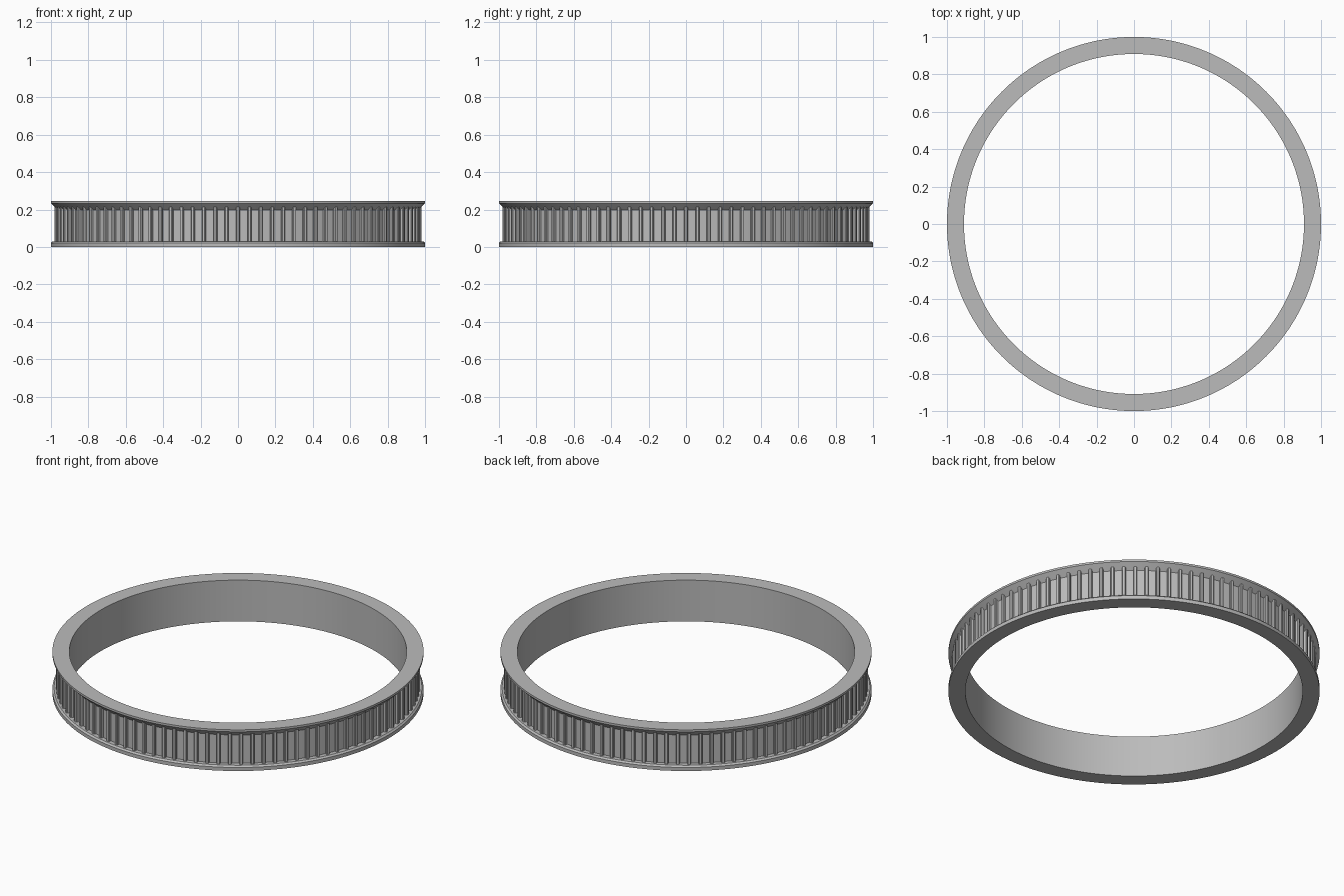
import bpy, bmesh
from math import cos, sin, pi, radians
from mathutils import Matrix

old = bpy.data.objects.get("Cube")
if old:
    bpy.data.objects.remove(old, do_unlink=True)

SEGMENTS = 200
TEETH = 100

grey = bpy.data.materials.new("plain grey")
grey.use_nodes = True
colour = (0.5, 0.5, 0.5, 1)
grey.diffuse_color = colour
grey.node_tree.nodes["Principled BSDF"].inputs["Base Color"].default_value = colour


def finish(bm, name):
    """Turn a bmesh into a named, shaded object."""
    bmesh.ops.recalc_face_normals(bm, faces=bm.faces)
    mesh = bpy.data.meshes.new(name)
    bm.to_mesh(mesh)
    bm.free()
    mesh.materials.append(grey)
    obj = bpy.data.objects.new(name, mesh)
    bpy.context.collection.objects.link(obj)
    bpy.ops.object.select_all(action='DESELECT')
    obj.select_set(True)
    bpy.context.view_layer.objects.active = obj
    bpy.ops.object.shade_smooth_by_angle(angle=radians(25))
    return obj


# Ring body: a closed (radius, height) section turned around z
section = [
    (0.909, 0), (1, 0), (1, 0.021), (0.991, 0.03), (0.965, 0.03),
    (0.965, 0.198), (1, 0.233), (1, 0.245), (0.909, 0.245),
]
bm = bmesh.new()
rows = []
for i in range(SEGMENTS):
    a = 2 * pi * i / SEGMENTS
    rows.append([bm.verts.new((r * cos(a), r * sin(a), z)) for r, z in section])
for i, row in enumerate(rows):
    following = rows[(i + 1) % SEGMENTS]
    for j in range(len(section)):
        k = (j + 1) % len(section)
        bm.faces.new((row[j], following[j], following[k], row[k]))
finish(bm, "ring_body")

# Ridges: narrow tapered bars between the two flanges
bar = [(0.955, -0.011), (0.976, -0.010), (0.981, -0.006),
       (0.981, 0.006), (0.976, 0.010), (0.955, 0.011)]
bm = bmesh.new()
for i in range(TEETH):
    turn = Matrix.Rotation(2 * pi * i / TEETH, 4, 'Z')
    low = [bm.verts.new((x, y, 0.02)) for x, y in bar]
    high = [bm.verts.new((x, y, 0.222)) for x, y in bar]
    bm.faces.new(low)
    bm.faces.new(high)
    for j in range(len(bar)):
        k = (j + 1) % len(bar)
        bm.faces.new((low[j], low[k], high[k], high[j]))
    bmesh.ops.transform(bm, matrix=turn, verts=low + high)
finish(bm, "drive_ridges")
